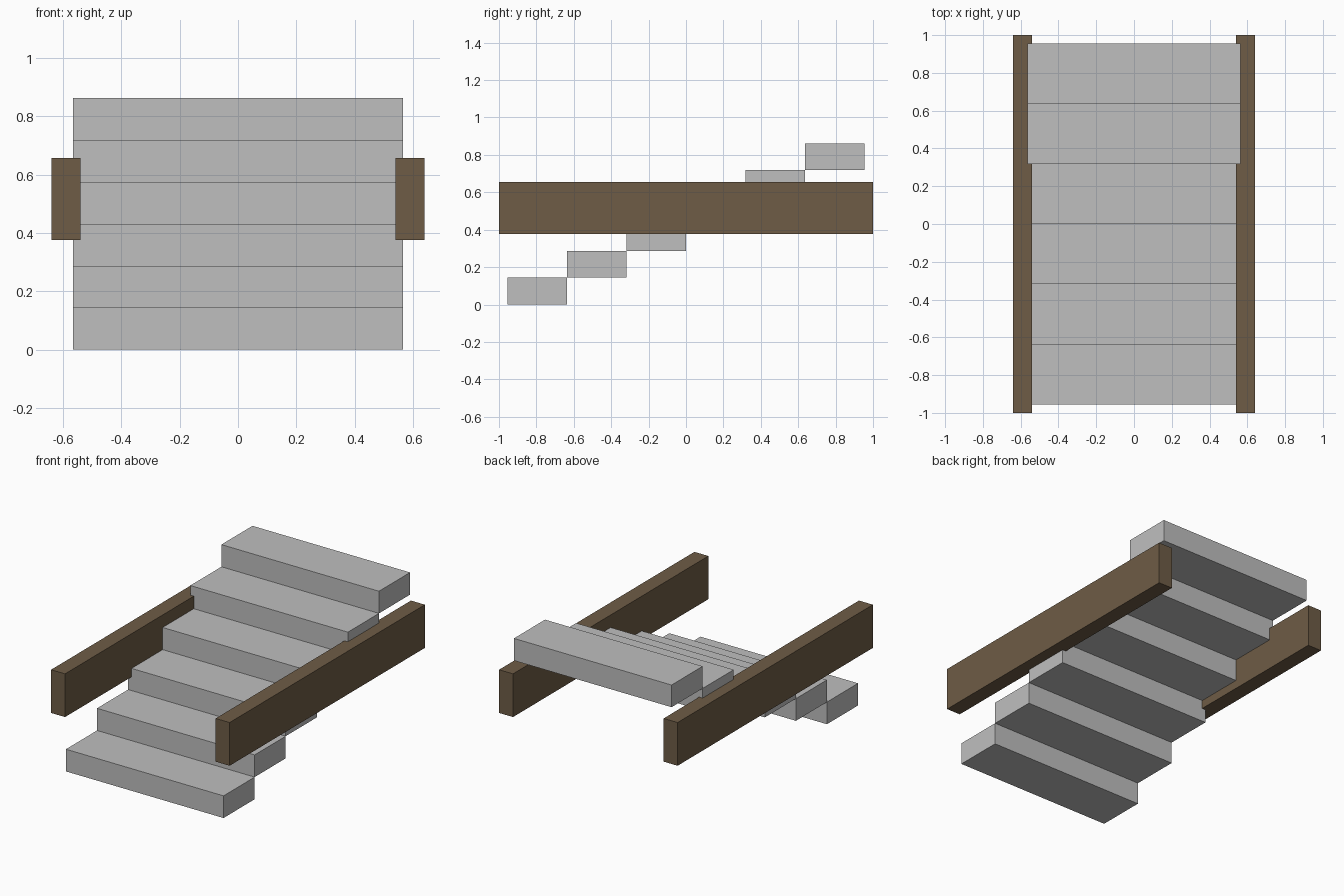
import bpy

cube = bpy.data.objects.get("Cube")
if cube:
    bpy.data.objects.remove(cube, do_unlink=True)


def material(name, color):
    mat = bpy.data.materials.new(name)
    mat.use_nodes = True
    mat.diffuse_color = color
    mat.node_tree.nodes["Principled BSDF"].inputs["Base Color"].default_value = color
    return mat


def box(name, low, high, mat):
    """Box spanning two opposite corners."""
    center = [(a + b) / 2 for a, b in zip(low, high)]
    bpy.ops.mesh.primitive_cube_add(size=1, location=center)
    obj = bpy.context.object
    obj.name = name
    obj.scale = [b - a for a, b in zip(low, high)]
    bpy.ops.object.transform_apply(location=False, rotation=False, scale=True)
    obj.data.materials.append(mat)
    return obj


stone = material("light grey stone", (0.52, 0.52, 0.52, 1))
wood = material("brown wood", (0.156, 0.107, 0.061, 1))

# Block steps climbing towards the back
STEPS = 6
HALF_WIDTH = 0.565
FRONT = -0.955
DEPTH = -2 * FRONT / STEPS
RISE = 0.862 / STEPS
for i in range(STEPS):
    y, z = FRONT + i * DEPTH, i * RISE
    box(f"step_{i + 1}", (-HALF_WIDTH, y, z), (HALF_WIDTH, y + DEPTH, z + RISE), stone)

# Level side beams overlapping the step ends
for name, side in (("left_beam", 1), ("right_beam", -1)):
    x_low, x_high = sorted((side * 0.54, side * 0.64))
    box(name, (x_low, -1, 0.376), (x_high, 1, 0.656), wood)
